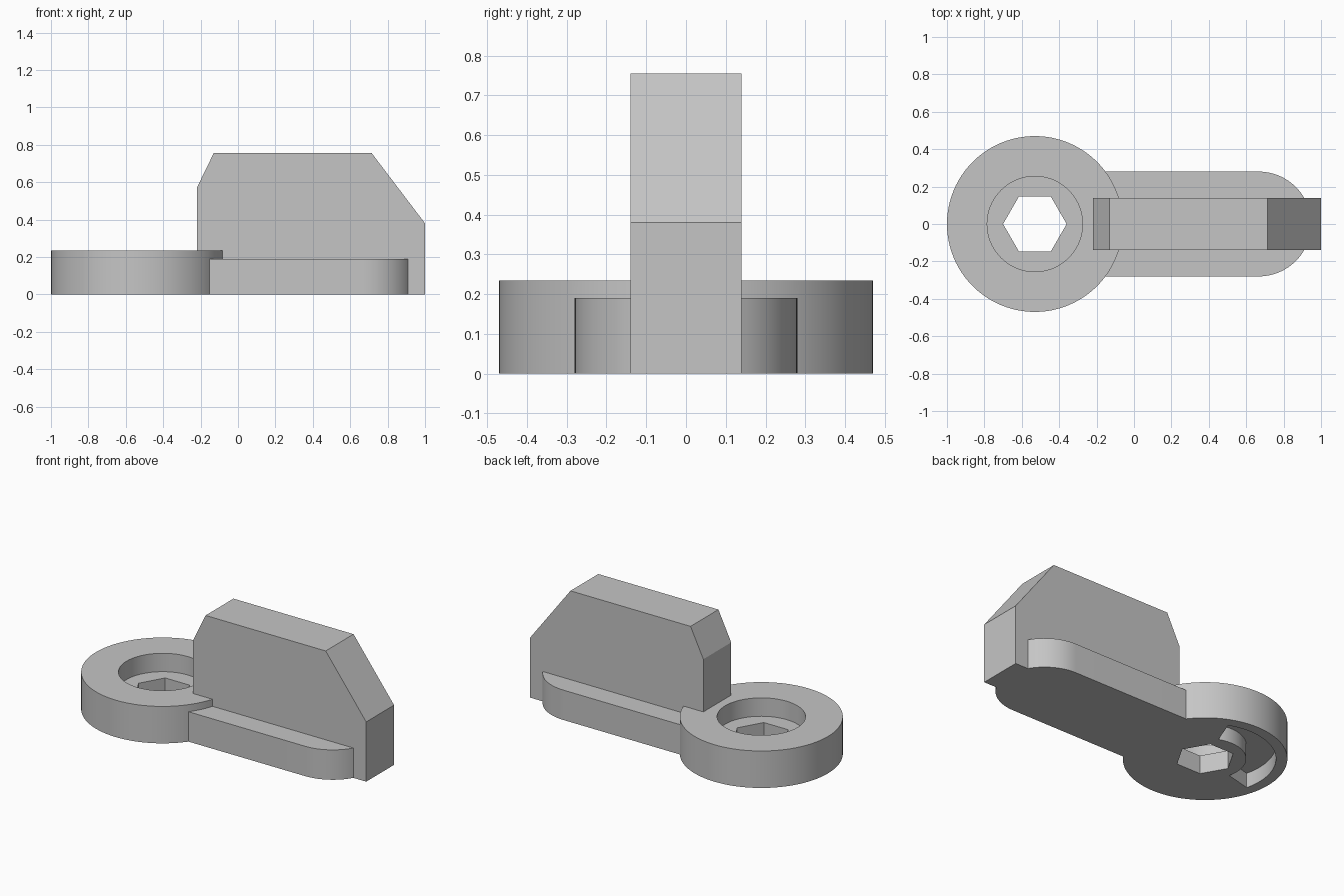
import bpy
import bmesh
from math import cos, sin, pi, radians
from mathutils import Vector

cube = bpy.data.objects.get("Cube")
if cube:
    bpy.data.objects.remove(cube, do_unlink=True)

HUB_X, HUB_R, HUB_H = -0.53, 0.47, 0.235
ARM_R, ARM_END, ARM_H = 0.28, 0.667, 0.19
FIN_HALF = 0.14

grey = bpy.data.materials.new("light_grey")
grey.use_nodes = True
colour = (0.56, 0.56, 0.56, 1)
grey.diffuse_color = colour
grey.node_tree.nodes["Principled BSDF"].inputs["Base Color"].default_value = colour


def arc(cx, r, start, end, steps):
    """Points along an arc centred on the x axis, angles in degrees."""
    angles = [radians(start + (end - start) * i / steps) for i in range(steps + 1)]
    return [(cx + r * cos(a), r * sin(a)) for a in angles]


def circle(cx, r, sides):
    return arc(cx, r, 0, 360, sides)[:-1]


def prism(name, outline, low, high, upright=False):
    """Extrude an outline along z, or along y when upright."""
    bm = bmesh.new()
    place = (lambda u, v: (u, low, v)) if upright else (lambda u, v: (u, v, low))
    face = bm.faces.new([bm.verts.new(place(u, v)) for u, v in outline])
    top = bmesh.ops.extrude_face_region(bm, geom=[face])["geom"]
    step = Vector((0, high - low, 0)) if upright else Vector((0, 0, high - low))
    bmesh.ops.translate(bm, vec=step,
                        verts=[g for g in top if isinstance(g, bmesh.types.BMVert)])
    bmesh.ops.recalc_face_normals(bm, faces=bm.faces)
    mesh = bpy.data.meshes.new(name)
    bm.to_mesh(mesh)
    bm.free()
    mesh.materials.append(grey)
    obj = bpy.data.objects.new(name, mesh)
    bpy.context.collection.objects.link(obj)
    return obj


def combine(target, other, operation):
    """Apply a boolean and discard the helper."""
    other.hide_render = True
    mod = target.modifiers.new(operation.lower(), "BOOLEAN")
    mod.operation = operation
    mod.solver = "EXACT"
    mod.object = other
    bpy.context.view_layer.objects.active = target
    bpy.ops.object.modifier_apply(modifier=mod.name)
    bpy.data.objects.remove(other, do_unlink=True)


# Round hub, which becomes the whole lever
lever = prism("lever_body", circle(HUB_X, HUB_R, 96), 0, HUB_H)

# Flat arm with a rounded end
arm_outline = [(-0.3, -ARM_R)] + arc(ARM_END, ARM_R, -90, 90, 48) + [(-0.3, ARM_R)]
combine(lever, prism("arm", arm_outline, 0, ARM_H), "UNION")

# Upright grip fin with sloped corners
fin_outline = [(-0.22, 0), (1, 0), (1, 0.38), (0.715, 0.755), (-0.13, 0.755), (-0.22, 0.57)]
combine(lever, prism("grip_fin", fin_outline, -FIN_HALF, FIN_HALF, upright=True), "UNION")

# Counterbore and hexagonal through hole
combine(lever, prism("counterbore", circle(HUB_X, 0.255, 72), 0.118, 0.4), "DIFFERENCE")
combine(lever, prism("hex_hole", circle(HUB_X, 0.17, 6), -0.1, 0.3), "DIFFERENCE")

# Curved stop slot in the underside
slot_outline = arc(HUB_X, 0.405, 69, 194, 40) + arc(HUB_X, 0.235, 194, 69, 40)
combine(lever, prism("stop_slot", slot_outline, -0.1, 0.094), "DIFFERENCE")

# Smooth curved walls, crisp edges
bpy.ops.object.select_all(action="DESELECT")
lever.select_set(True)
bpy.context.view_layer.objects.active = lever
bpy.ops.object.shade_smooth_by_angle(angle=pi / 9)
